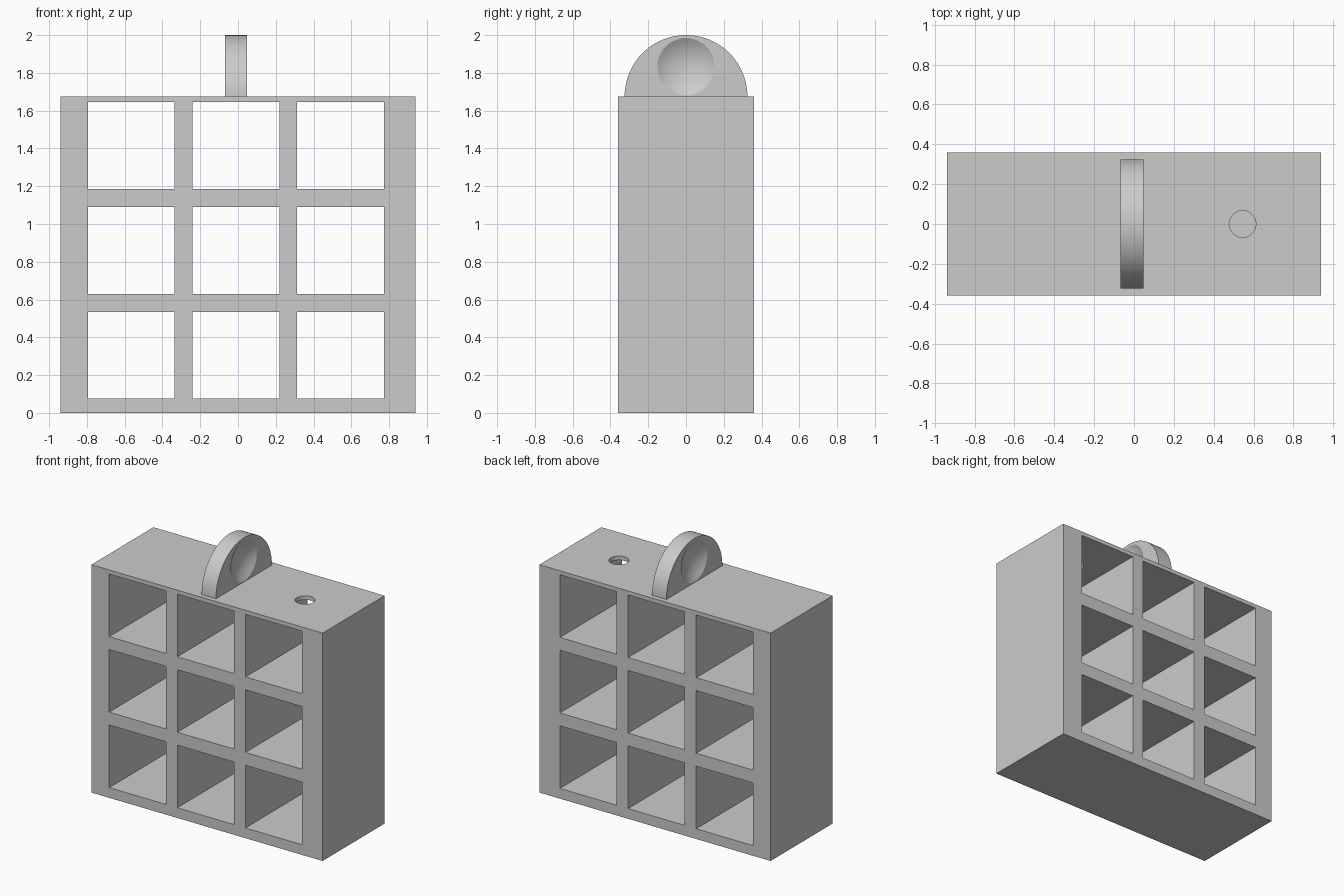
import bpy, math

cube = bpy.data.objects.get("Cube")
if cube:
    bpy.data.objects.remove(cube, do_unlink=True)

W, D, H = 0.94, 0.36, 1.675      # half width, half depth, height of the block
CELL = 0.46                      # opening size

grey = bpy.data.materials.new("plain_grey")
grey.use_nodes = True
colour = (0.6, 0.6, 0.6, 1)
grey.diffuse_color = colour
grey.node_tree.nodes["Principled BSDF"].inputs["Base Color"].default_value = colour


def name_part(name):
    ob = bpy.context.object
    ob.name = name
    ob.data.materials.append(grey)
    return ob


def box(name, centre, size):
    bpy.ops.mesh.primitive_cube_add(size=1, location=centre)
    ob = name_part(name)
    ob.scale = size
    bpy.ops.object.transform_apply(location=False, rotation=False, scale=True)
    return ob


def cut(target, cutter):
    bpy.context.view_layer.objects.active = target
    mod = target.modifiers.new("cut", 'BOOLEAN')
    mod.operation, mod.solver, mod.object = 'DIFFERENCE', 'EXACT', cutter
    bpy.ops.object.modifier_apply(modifier=mod.name)
    bpy.data.objects.remove(cutter, do_unlink=True)


# Block with a three by three set of openings running front to back
block = box("block", (0, 0, H / 2), (2 * W, 2 * D, H))
for x in (-0.565, -0.011, 0.543):
    for z in (0.305, 0.86, 1.415):
        cut(block, box("opening_cutter", (x, 0, z), (CELL, 1, CELL)))

# Round hole in the roof of one top cell
bpy.ops.mesh.primitive_cylinder_add(vertices=48, radius=0.067, depth=0.2, location=(0.545, 0, H))
cut(block, name_part("roof_hole_cutter"))

# Half disc standing on the roof
LEFT, RIGHT, R = -0.068, 0.048, 0.325
bpy.ops.mesh.primitive_cylinder_add(vertices=96, radius=R, depth=RIGHT - LEFT,
                                    location=((LEFT + RIGHT) / 2, 0, H),
                                    rotation=(0, math.pi / 2, 0))
disc = name_part("half_disc")
cut(disc, box("lower_half_cutter", (0, 0, H - 0.51), (1, 1, 1)))

# Shallow round dimple in each side of the disc
RIM, DEPTH = 0.152, 0.045
ball = (RIM ** 2 + DEPTH ** 2) / (2 * DEPTH)
for face, side in ((LEFT, -1), (RIGHT, 1)):
    bpy.ops.mesh.primitive_uv_sphere_add(segments=48, ring_count=32, radius=ball,
                                         location=(face + side * (ball - DEPTH), 0, 1.833),
                                         rotation=(0, math.pi / 2, 0))
    cut(disc, name_part("dimple_cutter"))

# Smooth the curved faces, keep hard edges
for ob in (block, disc):
    bpy.ops.object.select_all(action='DESELECT')
    ob.select_set(True)
    bpy.context.view_layer.objects.active = ob
    bpy.ops.object.shade_smooth_by_angle(angle=math.radians(25))
